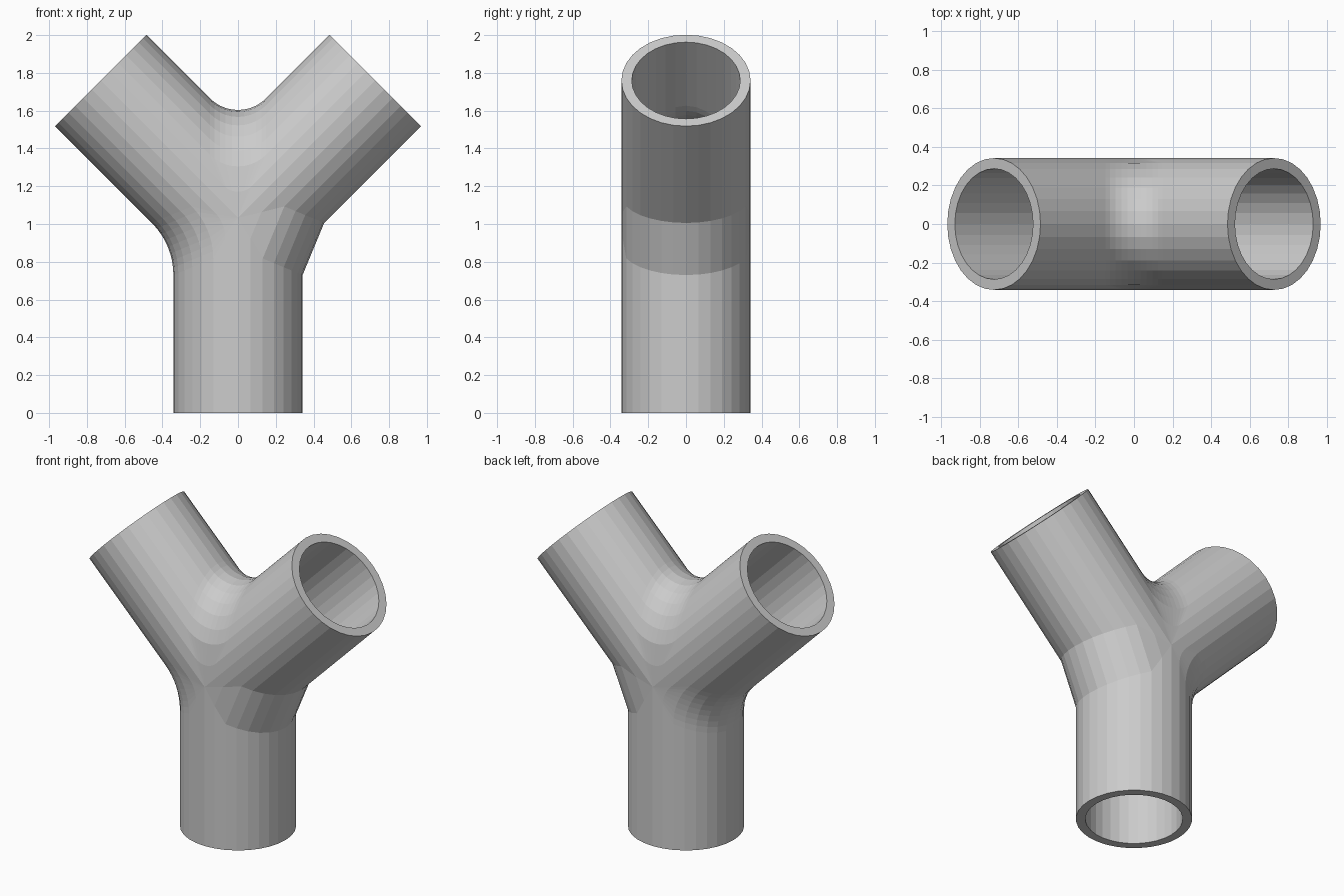
import bpy, bmesh
from math import radians, sin, cos, tan, pi
from mathutils import Vector

cube = bpy.data.objects.get("Cube")
if cube:
    bpy.data.objects.remove(cube)

grey = bpy.data.materials.new("pipe_grey")
grey.use_nodes = True
grey.diffuse_color = (0.6, 0.6, 0.6, 1)
grey.node_tree.nodes["Principled BSDF"].inputs["Base Color"].default_value = (0.6, 0.6, 0.6, 1)

HUB = Vector((0, 0, 1.033))     # where the three pipe axes meet
OUTER, INNER = 0.342, 0.287
SIDES = 32


def direction(deg):
    return Vector((cos(radians(deg)), 0, sin(radians(deg))))


def half_pipe(bm, radius, a, b, len_a, len_b, fillet, steps):
    """Half shell running from leg a round to leg b with a rounded inside corner."""
    half = radians(b - a) / 2
    da, db, mid = direction(a), direction(b), direction((a + b) / 2)
    na, nb = direction(a + 90), direction(b - 90)
    rows = []
    for i in range(SIDES // 2 + 1):
        t = -pi / 2 + 2 * pi * i / SIDES
        d, y = radius * cos(t), Vector((0, radius * sin(t), 0))
        # the fillet dies out where the half shells meet
        fade = min(1, 2 * min(i, SIDES // 2 - i) / 4)
        f = fillet * fade
        corner = HUB + y + mid * d / sin(half)
        centre = corner + mid * f / sin(half)
        row = [HUB + y + da * len_a + na * d]
        for k in range(steps + 1):
            ang = a - 90 + (180 - (b - a)) * -k / steps
            row.append(centre + direction(ang) * f)
        row.append(HUB + y + db * len_b + nb * d)
        rows.append([bm.verts.new(p) for p in row])
    for r, s in zip(rows, rows[1:]):
        for k in range(len(r) - 1):
            bm.faces.new((r[k], r[k + 1], s[k + 1], s[k]))
    return rows


# Inside corners: start angle, end angle, leg lengths, fillet radius, fillet steps
STEM, ARM = HUB.z, 1.028
corners = [
    (-90, 45, STEM, ARM, 0.39, 1),      # chamfered left corner
    (45, 135, ARM, ARM, 0.21, 10),      # rounded crotch
    (135, 270, ARM, STEM, 0.39, 8),     # rounded right corner
]

bm = bmesh.new()
wall = OUTER - INNER
for a, b, la, lb, fillet, steps in corners:
    out = half_pipe(bm, OUTER, a, b, la, lb, fillet, steps)
    inn = half_pipe(bm, INNER, a, b, la, lb, fillet + wall, steps)
    # flat rims joining the outside to the bore
    for end in (0, -1):
        for i in range(len(out) - 1):
            bm.faces.new((out[i][end], out[i + 1][end], inn[i + 1][end], inn[i][end]))

bmesh.ops.remove_doubles(bm, verts=bm.verts, dist=0.0005)
bmesh.ops.recalc_face_normals(bm, faces=bm.faces)
mesh = bpy.data.meshes.new("y_pipe_fitting")
bm.to_mesh(mesh)
bm.free()
mesh.materials.append(grey)
pipe = bpy.data.objects.new("y_pipe_fitting", mesh)
bpy.context.collection.objects.link(pipe)
